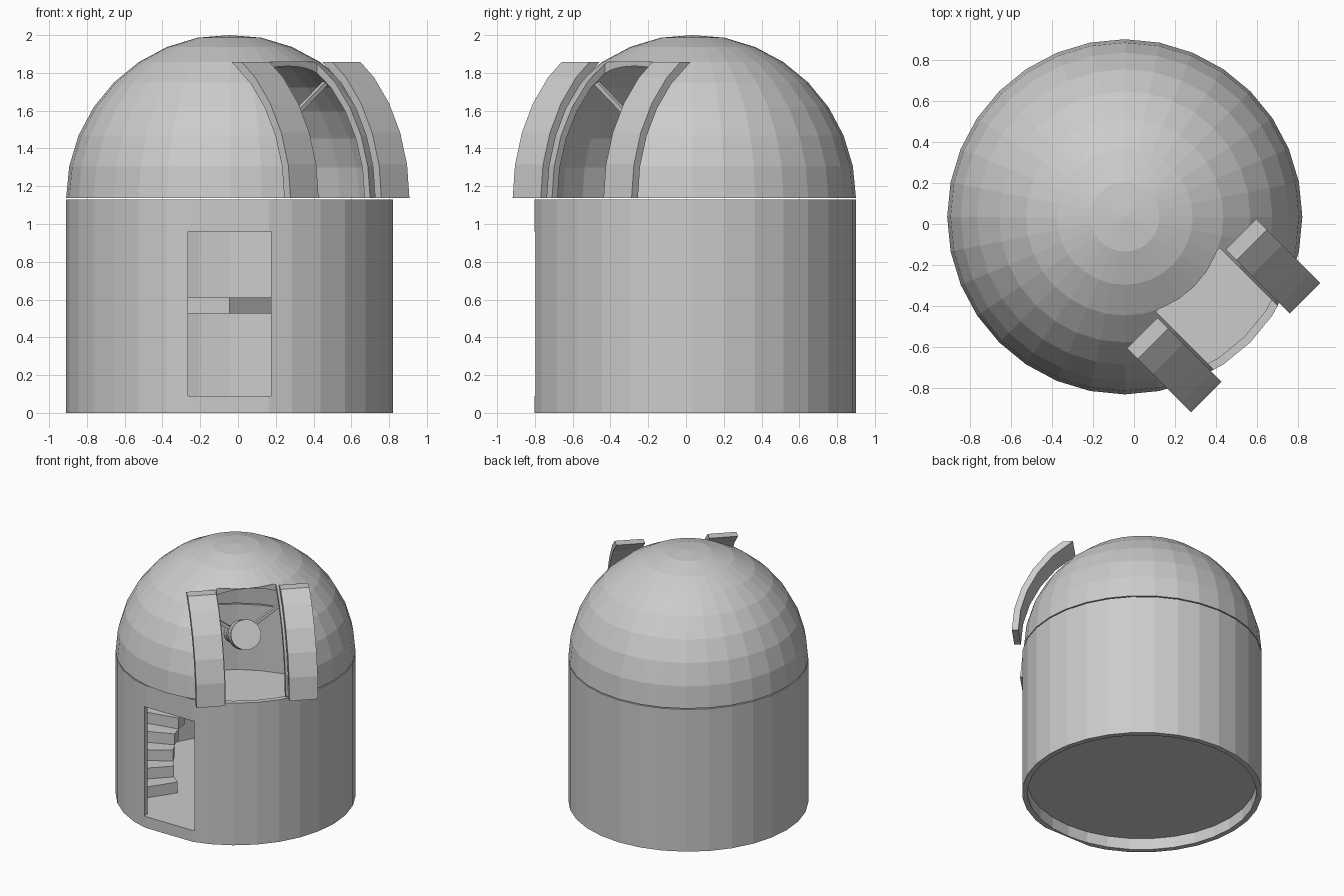
import bpy, bmesh
from math import sin, cos, radians, pi
from mathutils import Matrix, Vector

if "Cube" in bpy.data.objects:
    bpy.data.objects.remove(bpy.data.objects["Cube"])

C = Vector((-0.045, 0.035, 0))          # tower axis
R, RI, SEG = 0.865, 0.825, 32           # outer / inner radius, sides
BASE = 1.138                            # dome springing height
STEP = radians(11.25)
SLIT = Matrix.Translation(C) @ Matrix.Rotation(radians(-45), 4, 'Z')  # local x points out of the slit


def finish(name, bm, matrix):
    bmesh.ops.remove_doubles(bm, verts=bm.verts, dist=1e-5)
    bmesh.ops.recalc_face_normals(bm, faces=bm.faces)
    bm.transform(matrix)
    me = bpy.data.meshes.new(name)
    bm.to_mesh(me)
    bm.free()
    ob = bpy.data.objects.new(name, me)
    bpy.context.collection.objects.link(ob)
    return ob


def lathe(name, profile, matrix, seg=SEG):
    """Revolve a closed (radius, height) profile around z."""
    bm = bmesh.new()
    vs = [bm.verts.new((r, 0, z)) for r, z in profile]
    es = [bm.edges.new((vs[i], vs[(i + 1) % len(vs)])) for i in range(len(vs))]
    bmesh.ops.spin(bm, geom=vs + es, cent=(0, 0, 0), axis=(0, 0, 1),
                   angle=2 * pi, steps=seg, use_merge=True)
    bmesh.ops.dissolve_degenerate(bm, dist=1e-5, edges=bm.edges)
    return finish(name, bm, matrix)


def prism(name, pts, offset, matrix):
    """Extrude a polygon of 3D points along an offset."""
    bm = bmesh.new()
    f = bm.faces.new([bm.verts.new(p) for p in pts])
    ext = bmesh.ops.extrude_face_region(bm, geom=[f])['geom']
    bmesh.ops.translate(bm, vec=offset,
                        verts=[g for g in ext if isinstance(g, bmesh.types.BMVert)])
    # the extrusion keeps the first cap, so the solid is closed
    return finish(name, bm, matrix)


def box(name, lo, hi, matrix):
    pts = [(lo[0], lo[1], lo[2]), (hi[0], lo[1], lo[2]), (hi[0], hi[1], lo[2]), (lo[0], hi[1], lo[2])]
    return prism(name, pts, (0, 0, hi[2] - lo[2]), matrix)


def cut(target, cutter):
    m = target.modifiers.new("cut", 'BOOLEAN')
    m.operation, m.solver, m.object = 'DIFFERENCE', 'EXACT', cutter
    cutter.hide_render = True
    cutter.hide_set(True)


def sector(name, r0, r1, a0, a1, z0, z1, n):
    """Slab covering part of a ring, angles in degrees."""
    ang = [radians(a0 + (a1 - a0) * i / n) for i in range(n + 1)]
    pts = [(r1 * cos(a), r1 * sin(a), z0) for a in ang]
    if r0 > 0:
        pts += [(r0 * cos(a), r0 * sin(a), z0) for a in reversed(ang)]
    else:
        pts.append((0, 0, z0))
    return prism(name, pts, (0, 0, z1 - z0), Matrix.Translation(C))


at_c = Matrix.Translation(C)

# round wall with a flat front and a doorway
wall = lathe("wall", [(R, 0), (R, 1.13), (RI, 1.13), (RI, 0)], at_c)
cut(wall, box("flat_front_cutter", (-0.6, -1.2, -0.1), (0.6, -0.8365, 1.3), at_c))
cut(wall, box("door_cutter", (-0.22, -1.3, 0.09), (0.22, -0.7, 0.96), at_c))

# ground floor
bm = bmesh.new()
bmesh.ops.create_circle(bm, cap_ends=True, segments=SEG, radius=RI)
finish("floor", bm, Matrix.Translation(C + Vector((0, 0, 0.09))))

# upper deck and curved stair
sector("deck", 0, RI, 45, 180, 0.525, 0.61, 12)
rise = 0.0867
for i in range(5):
    a = 236.25 - i * 11.25
    sector(f"stair_step_{i + 1}", 0.45, RI - 0.003, a - 11.25, a,
           0.09 + i * rise, 0.09 + (i + 1) * rise, 1)

# dome shell with a slit
prof = [(R * cos(i * STEP), R * sin(i * STEP)) for i in range(8)] + [(0, R - 0.003), (0, RI)]
prof += [(RI * cos(i * STEP), RI * sin(i * STEP)) for i in range(7, -1, -1)]
dome = lathe("dome", prof, Matrix.Translation(C + Vector((0, 0, BASE))))
cut(dome, box("slit_cutter", (0.435, -0.22, 1.0), (1.2, 0.22, 1.858), SLIT))

# pair of curved shutters slid open beside the slit
top = 0.72
outer = [(0.902 * cos(i * STEP), 0.902 * sin(i * STEP)) for i in range(5)] + [(0.535, top)]
inner = [(0.46, top)] + [(0.855 * cos(i * STEP), 0.855 * sin(i * STEP)) for i in range(4, -1, -1)]
for side, name in ((1, "shutter_right"), (-1, "shutter_left")):
    prism(name, [(s, side * 0.235, BASE + z) for s, z in outer + inner],
          (0, side * 0.21, 0), SLIT)

# telescope: stepped tube tilted up towards the slit
tilt = SLIT @ Matrix.Translation((0.2, 0, 1.366)) @ Matrix.Rotation(radians(90 - 24), 4, 'Y')
tube = [(0, -0.46), (0.035, -0.46), (0.035, -0.36), (0.065, -0.36), (0.065, -0.12),
        (0.085, -0.12), (0.085, 0.1), (0.11, 0.1), (0.11, 0.25), (0, 0.25)]
lathe("telescope", tube, tilt, 24)

# struts hanging the telescope from the dome
for side, name in ((1, "strut_right"), (-1, "strut_left")):
    a, b = Vector((0.2, 0, 1.366)), Vector((0.2, side * 0.53, 1.755))
    d = b - a
    m = SLIT @ Matrix.Translation((a + b) / 2) @ d.to_track_quat('Z', 'Y').to_matrix().to_4x4()
    h = d.length / 2
    box(name, (-0.012, -0.012, -h), (0.012, 0.012, h), m)
